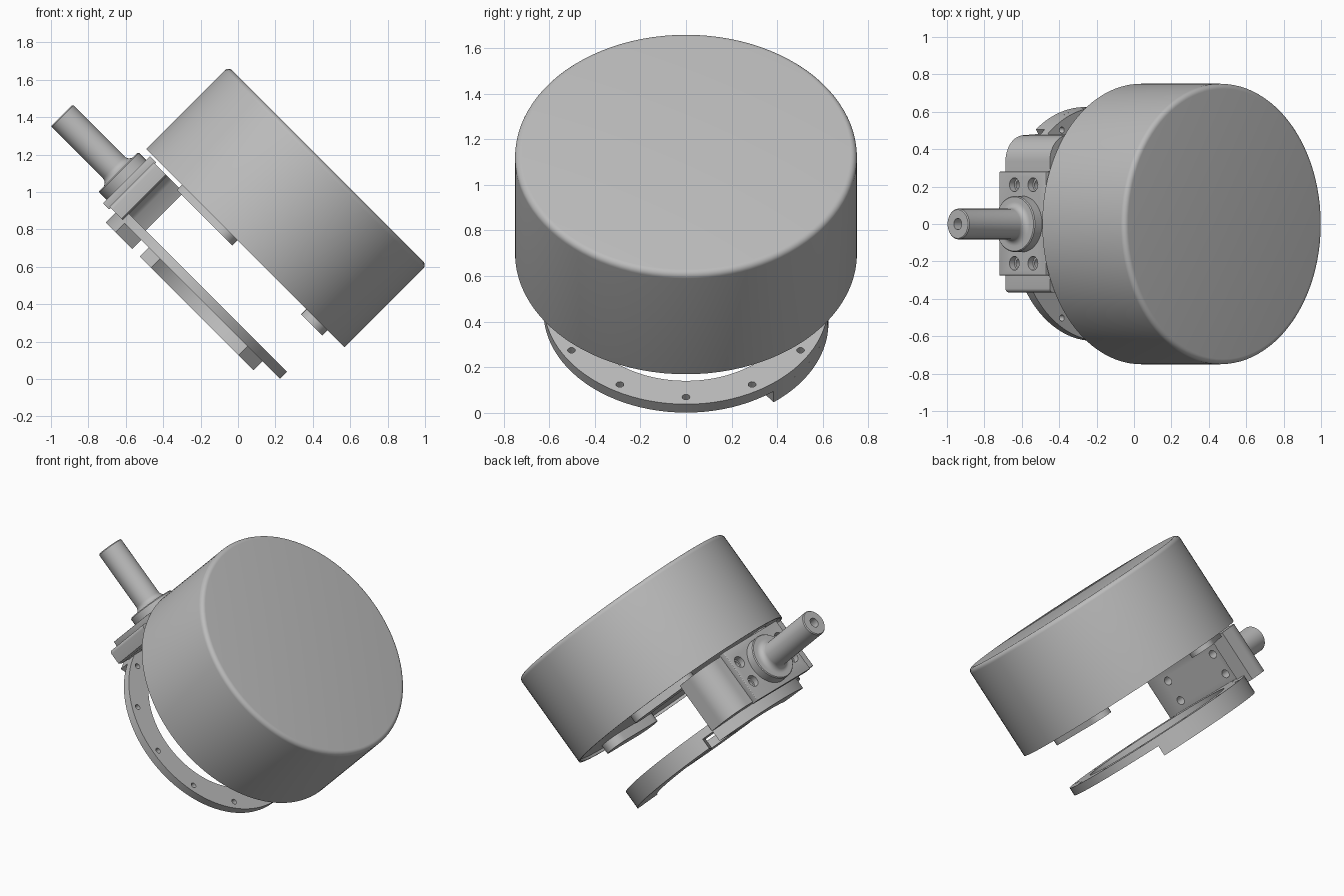
import bpy, bmesh
from math import radians, sin, cos, pi
from mathutils import Matrix, Vector

if "Cube" in bpy.data.objects:
    bpy.data.objects.remove(bpy.data.objects["Cube"])

grey = bpy.data.materials.new("plain_grey")
grey.use_nodes = True
grey.diffuse_color = (0.5, 0.5, 0.5, 1)
grey.node_tree.nodes["Principled BSDF"].inputs["Base Color"].default_value = (0.5, 0.5, 0.5, 1)

# The whole assembly leans 45 degrees; parts are laid out on the drum axis
TILT = Matrix.Translation((-0.33, 0, 0.33)) @ Matrix.Rotation(radians(45), 4, 'Y')
# Shaft frame: local z runs outwards along the stub shaft
SHAFT = Matrix.Translation((0, 0, 0.33)) @ Matrix.Rotation(radians(-90), 4, 'Y')


def lathe(bm, profile, matrix=Matrix(), steps=64, closed=False):
    verts = [bm.verts.new((r, 0, z)) for r, z in profile]
    edges = [bm.edges.new(pair) for pair in zip(verts, verts[1:])]
    if closed:
        edges.append(bm.edges.new((verts[-1], verts[0])))
    bmesh.ops.spin(bm, geom=verts + edges, cent=(0, 0, 0), axis=(0, 0, 1),
                   angle=2 * pi, steps=steps, use_merge=True)
    # gather everything connected to the first profile
    new, stack = set(verts), list(verts)
    while stack:
        v = stack.pop()
        for e in v.link_edges:
            o = e.other_vert(v)
            if o not in new:
                new.add(o)
                stack.append(o)
    new = list(new)
    bmesh.ops.transform(bm, matrix=matrix, verts=new)
    bmesh.ops.remove_doubles(bm, verts=new, dist=1e-5)


def prism(bm, outline, z0, z1, matrix=Matrix()):
    low = [bm.verts.new(matrix @ Vector((x, y, z0))) for x, y in outline]
    high = [bm.verts.new(matrix @ Vector((x, y, z1))) for x, y in outline]
    bm.faces.new(low[::-1])
    bm.faces.new(high)
    n = len(low)
    for i in range(n):
        j = (i + 1) % n
        bm.faces.new((low[i], low[j], high[j], high[i]))


def arc(cx, cy, r, a0, a1, n=12):
    angles = [radians(a0 + (a1 - a0) * i / n) for i in range(n + 1)]
    return [(cx + r * cos(a), cy + r * sin(a)) for a in angles]


def finish(name, bm, cutter=None, bevel=0):
    bmesh.ops.recalc_face_normals(bm, faces=bm.faces)
    mesh = bpy.data.meshes.new(name)
    bm.to_mesh(mesh)
    bm.free()
    mesh.materials.append(grey)
    ob = bpy.data.objects.new(name, mesh)
    bpy.context.scene.collection.objects.link(ob)
    ob.matrix_world = TILT
    bpy.ops.object.select_all(action='DESELECT')
    ob.select_set(True)
    bpy.context.view_layer.objects.active = ob
    if bevel:
        m = ob.modifiers.new("soft_edges", 'BEVEL')
        m.width, m.segments, m.limit_method = bevel, 3, 'ANGLE'
        bpy.ops.object.modifier_apply(modifier=m.name)
    if cutter:
        m = ob.modifiers.new("holes", 'BOOLEAN')
        m.operation, m.solver, m.object = 'DIFFERENCE', 'EXACT', cutter
        bpy.ops.object.modifier_apply(modifier=m.name)
    bpy.ops.object.shade_smooth_by_angle(angle=radians(30))
    return ob


# Large drum with a rounded top rim and a shallow recess inside the bottom rim
bm = bmesh.new()
lathe(bm, [(0, 0.54), (0.738, 0.54), (0.738, 0.523), (0.75, 0.523)]
      + arc(0.722, 1.117, 0.028, 0, 90, 6) + [(0, 1.145)], steps=96)
finish("drum", bm)

# Three tangential pads under the drum
for i in range(3):
    bm = bmesh.new()
    outline = arc(0.54, 0.15, 0.08, 0, 180) + arc(0.54, -0.15, 0.08, 180, 360)
    prism(bm, outline, 0.482, 0.545, Matrix.Rotation(i * 2 * pi / 3, 4, 'Z'))
    finish("drum_pad_%d" % (i + 1), bm)

# Flange ring with twelve bolt holes
bm = bmesh.new()
for i in range(12):
    spot = Matrix.Rotation(i * pi / 6, 4, 'Z') @ Matrix.Translation((0.58, 0, 0))
    lathe(bm, [(0, 0.1), (0.017, 0.1), (0.017, 0.3), (0, 0.3)], spot, 16)
ring_cutter = finish("ring_hole_cutter", bm)
bm = bmesh.new()
lathe(bm, [(0.48, 0.16), (0.625, 0.16), (0.625, 0.212), (0.48, 0.212)], steps=96, closed=True)
finish("flange_ring", bm, ring_cutter)

# Thicker rim segments below the ring: outer start and end, inner end and start angles
for name, a0, a1, b1, b0 in (("rim_segment_side", 38, 126, 126, 38),
                             ("rim_segment_rear", 133, 208, 208, 152)):
    bm = bmesh.new()
    prism(bm, arc(0, 0, 0.625, a0, a1, 24) + arc(0, 0, 0.48, b1, b0, 24), 0.092, 0.161)
    finish(name, bm)

# Counterbored bolt holes through the plate and bracket
bm = bmesh.new()
for dx in (-0.06, 0.08):
    for y in (-0.21, 0.21):
        lathe(bm, [(0, 0.4), (0.026, 0.4), (0.026, 0.67), (0.037, 0.67), (0.037, 0.75), (0, 0.75)],
              SHAFT @ Matrix.Translation((dx, y, 0)), 24)
plate_cutter = finish("plate_hole_cutter", bm)

# Knuckle bracket: a flat back with one side arm turned inwards round a broad corner
bm = bmesh.new()
outline = [(-0.58, -0.365), (-0.57, -0.34), (-0.57, 0.29), (-0.555, 0.32), (-0.53, 0.34),
           (-0.444, 0.375), (-0.444, 0.48)]
outline += arc(-0.53, 0.335, 0.14, 90, 180) + arc(-0.65, -0.345, 0.02, 180, 270, 4)
prism(bm, outline, 0.165, 0.5)
finish("knuckle_bracket", bm, plate_cutter)

# Bolted face plate
bm = bmesh.new()
prism(bm, [(-0.708, -0.275), (-0.66, -0.275), (-0.66, 0.28), (-0.708, 0.28)], 0.154, 0.51)
finish("face_plate", bm, plate_cutter, 0.004)

# Stub shaft with stepped collar and a centre hole
bm = bmesh.new()
lathe(bm, [(0, 0.69), (0.15, 0.69), (0.15, 0.762), (0.145, 0.768), (0.118, 0.768)]
      + arc(0.118, 0.804, 0.036, 270, 180, 6)
      + [(0.082, 1.19), (0.077, 1.196), (0.03, 1.196), (0.03, 1.12), (0, 1.11)], SHAFT, 48)
finish("stub_shaft", bm)

for cutter in (ring_cutter, plate_cutter):
    bpy.data.objects.remove(cutter)
